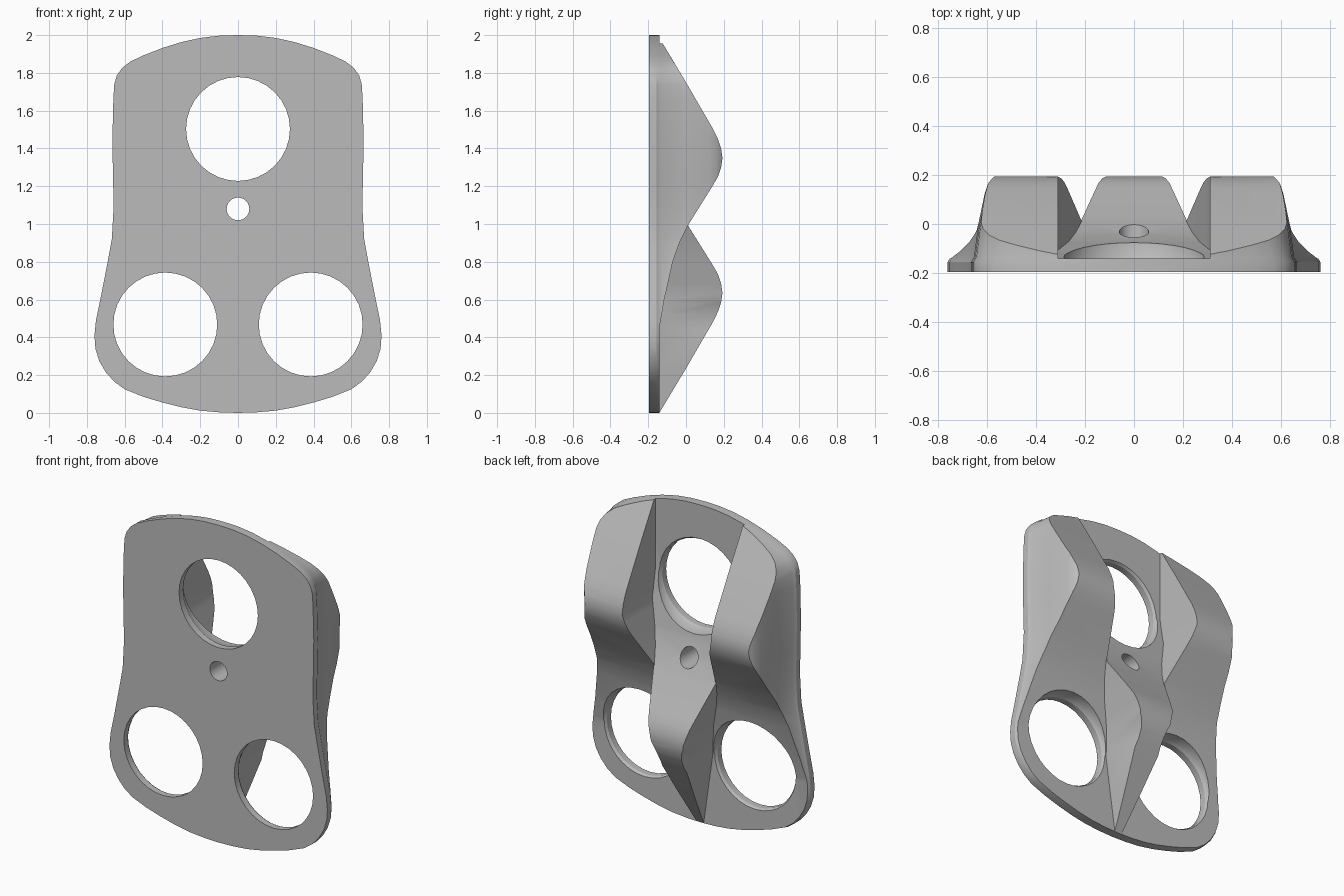
import bpy, bmesh, math

cube = bpy.data.objects.get("Cube")
if cube:
    bpy.data.objects.remove(cube, do_unlink=True)

grey = bpy.data.materials.new("plain_grey")
grey.use_nodes = True
colour = (0.5, 0.5, 0.5, 1)
grey.diffuse_color = colour
grey.node_tree.nodes["Principled BSDF"].inputs["Base Color"].default_value = colour


def loft(name, rings):
    """Closed solid through rings that share one point count."""
    bm = bmesh.new()
    loops = [[bm.verts.new(p) for p in ring] for ring in rings]
    for a, b in zip(loops, loops[1:]):
        for i in range(len(a)):
            j = (i + 1) % len(a)
            bm.faces.new((a[i], a[j], b[j], b[i]))
    bm.faces.new(loops[0][::-1])
    bm.faces.new(loops[-1])
    bmesh.ops.recalc_face_normals(bm, faces=bm.faces)
    mesh = bpy.data.meshes.new(name)
    bm.to_mesh(mesh)
    bm.free()
    mesh.materials.append(grey)
    obj = bpy.data.objects.new(name, mesh)
    bpy.context.collection.objects.link(obj)
    return obj


def combine(target, tool, operation):
    """Apply a boolean and discard the tool."""
    tool.hide_render = True
    mod = target.modifiers.new(operation.lower(), 'BOOLEAN')
    mod.solver = 'EXACT'
    mod.operation = operation
    mod.object = tool
    bpy.context.view_layer.objects.active = target
    bpy.ops.object.modifier_apply(modifier=mod.name)
    bpy.data.objects.remove(tool, do_unlink=True)


def interp(table, z):
    """Piecewise linear lookup in (z, value) pairs sorted by z."""
    for (z0, v0), (z1, v1) in zip(table, table[1:]):
        if z <= z1:
            return v0 + (v1 - v0) * max(0, z - z0) / (z1 - z0)
    return table[-1][1]


def ridge(name, profile, span, front):
    """Ridge of stations along z; span(z) gives its two x limits."""
    rings = []
    for z, y in profile:
        a, b = span(z)
        rings.append([(a, front, z), (b, front, z), (b, y, z), (a, y, z)])
    return loft(name, rings)


# Ridge profile (z, y), shared by all three ridges
LENGTH = 1.985
profile = [(LENGTH, -0.141), (1.75, 0.0), (1.5, 0.145), (1.45, 0.169),
           (1.4, 0.186), (1.35, 0.193), (1.3, 0.186), (1.25, 0.169),
           (1.2, 0.14), (1.0, 0.015), (0.9, -0.035), (0.8, -0.07),
           (0.6, -0.115), (0.45, -0.141)]
inner_edge = [(0.45, 0.05), (0.6, 0.05), (1.0, 0.215), (1.35, 0.31), (2, 0.31)]
middle_edge = [(0, 0.025), (0.635, 0.115), (0.985, 0.215), (1.2, 0.35), (2, 0.35)]

# Flat base plate
plate = loft("climbing_plate", [
    [(-1, y, -0.1), (1, y, -0.1), (1, y, 2.1), (-1, y, 2.1)] for y in (-0.3, -0.14)])

# Two upper side ridges and one lower middle ridge
for side, front in ((1, -0.25), (-1, -0.26)):
    combine(plate, ridge("side_ridge", profile,
            lambda z: (side * interp(inner_edge, z), side * 0.9), front), 'UNION')
flipped = [(LENGTH - z, y) for z, y in profile]
combine(plate, ridge("middle_ridge", flipped,
        lambda z: (-interp(middle_edge, z), interp(middle_edge, z)), -0.27), 'UNION')

# Outer envelope: half outline mirrored, drawn in towards the back
half = [(0.1, 1.997), (0.2, 1.985), (0.3, 1.963), (0.4, 1.932), (0.5, 1.893),
        (0.57, 1.86), (0.615, 1.825), (0.642, 1.785), (0.655, 1.74), (0.66, 1.66),
        (0.665, 1.45), (0.662, 1.25), (0.658, 1.1), (0.668, 0.92), (0.69, 0.8),
        (0.725, 0.62), (0.752, 0.49), (0.76, 0.41), (0.755, 0.34), (0.735, 0.275),
        (0.7, 0.215), (0.655, 0.165), (0.6, 0.125), (0.5, 0.085), (0.4, 0.055),
        (0.3, 0.03), (0.2, 0.012), (0.1, 0.003)]
outline = ([(0, 2)] + half + [(0, 0)] + [(-x, z) for x, z in reversed(half)])


def draft(x, inset):
    return x - math.copysign(inset * min(1, abs(x) / 0.4), x)


levels = [(-0.195, 0), (-0.155, 0), (-0.135, 0.012), (0.0, 0.03),
          (0.12, 0.055), (0.165, 0.07), (0.185, 0.085), (0.2, 0.1)]
envelope = loft("envelope", [
    [(draft(x, inset), y, z) for x, z in outline] for y, inset in levels])
combine(plate, envelope, 'INTERSECT')


def hole(x, z, steps, count):
    """Round cutter along y with a radius at each depth."""
    turns = [2 * math.pi * i / count for i in range(count)]
    cutter = loft("hole_cutter", [
        [(x + r * math.cos(t), y, z + r * math.sin(t)) for t in turns]
        for y, r in steps])
    combine(plate, cutter, 'DIFFERENCE')


# Three large flared holes and a small bolt hole
flare = [(-0.3, 0.275), (-0.155, 0.275), (-0.135, 0.287), (0.3, 0.315)]
for x, z in ((0, 1.503), (0.385, 0.468), (-0.385, 0.468)):
    hole(x, z, flare, 32)
hole(0, 1.08, [(-0.3, 0.06), (0.3, 0.06)], 24)

# Shading
bpy.ops.object.select_all(action='DESELECT')
plate.select_set(True)
bpy.context.view_layer.objects.active = plate
bpy.ops.object.shade_smooth_by_angle(angle=math.radians(28))
